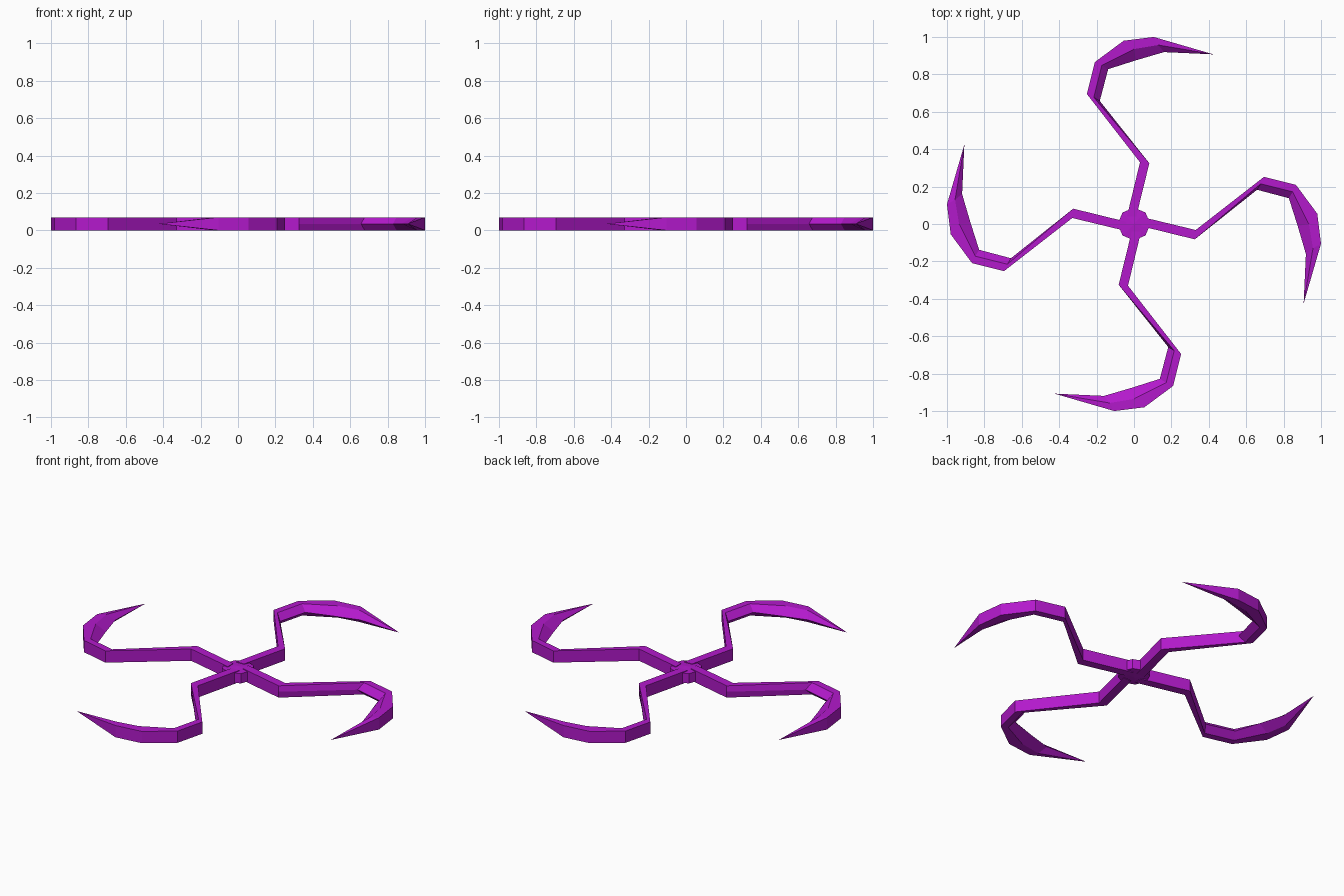
import bpy, bmesh, math
from mathutils import Matrix

if "Cube" in bpy.data.objects:
    bpy.data.objects.remove(bpy.data.objects["Cube"])

H = 0.07
purple = bpy.data.materials.new("purple")
purple.diffuse_color = (0.45, 0.01, 0.6, 1)
purple.use_nodes = True
purple.node_tree.nodes["Principled BSDF"].inputs["Base Color"].default_value = purple.diffuse_color


def finish(bm, name):
    bmesh.ops.recalc_face_normals(bm, faces=bm.faces)
    mesh = bpy.data.meshes.new(name)
    bm.to_mesh(mesh)
    bm.free()
    obj = bpy.data.objects.new(name, mesh)
    mesh.materials.append(purple)
    bpy.context.collection.objects.link(obj)
    return obj


# Stations along one arm: outer edge, bevel ridge, sharp inner edge
STATIONS = [
    ((0.04, 0.038), (0.04, -0.012), (0.04, -0.012)),
    ((0.33, -0.032), (0.325, -0.082), (0.325, -0.082)),
    ((0.695, 0.252), (0.677, 0.215), (0.658, 0.183)),
    ((0.866, 0.209), (0.848, 0.172), (0.828, 0.138)),
    ((0.98, 0.055), (0.935, 0.0), (0.875, -0.01)),
    ((1.0, -0.105), (0.957, -0.13), (0.919, -0.16)),
]
TIP = (0.907, -0.425, H / 2)


# Arm with a vertical outer wall and a bevelled, blade-like inner side
def arm(name, angle):
    bm = bmesh.new()
    rings = []
    for o, r, i in STATIONS:
        section = [(*o, 0), (*o, H), (*r, H), (*i, H / 2), (*r, 0)]
        rings.append([bm.verts.new(p) for p in section])
    for a, b in zip(rings, rings[1:]):
        for k in range(5):
            n = (k + 1) % 5
            bm.faces.new((a[k], a[n], b[n], b[k]))
    tip = bm.verts.new(TIP)
    for k in range(5):
        bm.faces.new((rings[-1][k], rings[-1][(k + 1) % 5], tip))
    bm.faces.new(rings[0])
    bm.transform(Matrix.Rotation(angle, 4, 'Z'))
    return finish(bm, name)


for n, side in enumerate(("right", "back", "left", "front")):
    arm(side + "_arm", n * math.pi / 2)

# Faceted hub with shallow cones above and below
bm = bmesh.new()
low, high = [], []
for k in range(8):
    a = k * math.pi / 4
    x, y = 0.087 * math.cos(a), 0.087 * math.sin(a)
    low.append(bm.verts.new((x, y, 0.006)))
    high.append(bm.verts.new((x, y, H - 0.006)))
bottom = bm.verts.new((0, 0, 0))
top = bm.verts.new((0, 0, H))
for k in range(8):
    n = (k + 1) % 8
    bm.faces.new((low[k], low[n], high[n], high[k]))
    bm.faces.new((high[k], high[n], top))
    bm.faces.new((low[n], low[k], bottom))
finish(bm, "hub")
